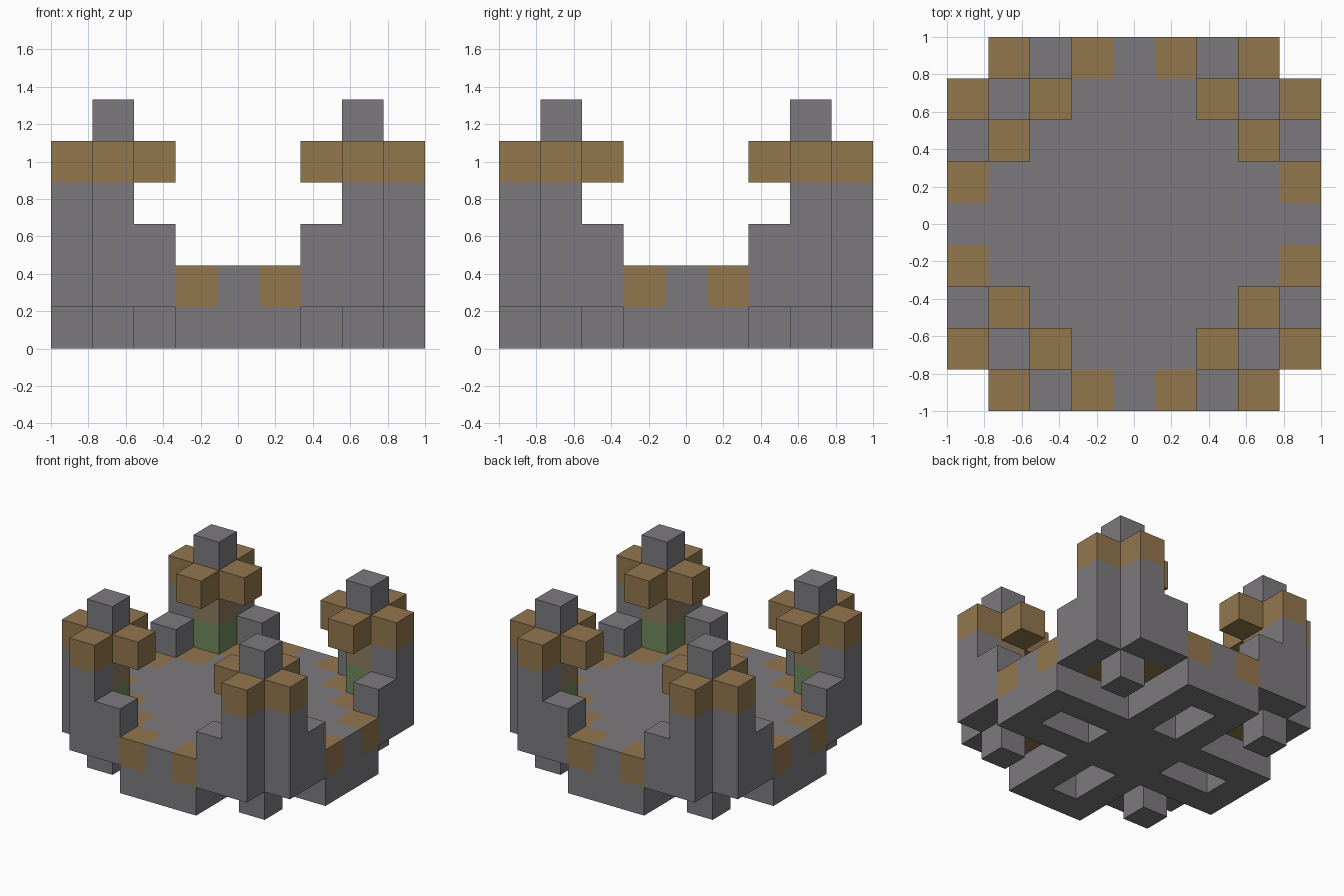
import bpy
import bmesh
from mathutils import Vector

cube = bpy.data.objects.get("Cube")
if cube:
    bpy.data.objects.remove(cube, do_unlink=True)

U = 2 / 9  # edge length of one block


def make_material(name, rgb):
    mat = bpy.data.materials.new(name)
    mat.use_nodes = True
    color = (*rgb, 1)
    mat.diffuse_color = color
    bsdf = mat.node_tree.nodes["Principled BSDF"]
    bsdf.inputs["Base Color"].default_value = color
    bsdf.inputs["Roughness"].default_value = 0.9
    return mat


MATERIALS = [
    make_material("stone grey", (0.205, 0.195, 0.208)),
    make_material("wood brown", (0.29, 0.184, 0.076)),
    make_material("moss green", (0.16, 0.25, 0.11)),
    make_material("dull brown", (0.27, 0.20, 0.115)),
]
STONE, WOOD, MOSS, DULL = range(4)

blocks = {}  # (x, y, layer) -> (part name, material index)


def fill(part, xs, ys, layers, material):
    for x in xs:
        for y in ys:
            for z in layers:
                blocks[x, y, z] = (part, material)


# Cross-shaped foundation with a slot under each arm
fill("foundation", range(-4, 5), range(-1, 2), [0], STONE)
fill("foundation", range(-1, 2), range(-4, 5), [0], STONE)
for s in (-1, 1):
    for d in (2, 3):
        del blocks[s * d, 0, 0]
        del blocks[0, s * d, 0]

# Floor slab without its four outer corners
fill("floor", range(-4, 5), range(-4, 5), [1], STONE)
for sx in (-1, 1):
    for sy in (-1, 1):
        del blocks[sx * 4, sy * 4, 1]

# Wooden tiles near the floor edge, and the four corner towers
for sx, side in ((-1, "right"), (1, "left")):
    for sy, end in ((-1, "front"), (1, "back")):
        for x, y in ((1, 4), (2, 3), (3, 2), (4, 1)):
            fill("floor", [sx * x], [sy * y], [1], WOOD)

        tower = f"{end}_{side}_tower"
        cx, cy = sx * 3, sy * 3
        # Foot, core and top block
        fill(tower, [cx], [cy], [0, 5], STONE)
        fill(tower, [cx], [cy], [2], MOSS)
        fill(tower, [cx], [cy], [3], DULL)
        # Outer buttresses and their lower steps
        for x, y in ((3, 4), (4, 3)):
            fill(tower, [sx * x], [sy * y], [2, 3], STONE)
        for x, y in ((2, 4), (4, 2)):
            fill(tower, [sx * x], [sy * y], [2], STONE)
        # Wooden crown, overhanging on the inner sides
        for x, y in ((3, 3), (3, 4), (4, 3), (2, 3), (3, 2)):
            fill(tower, [sx * x], [sy * y], [4], WOOD)


def build_part(part):
    """Make one object from the exposed sides of a part's blocks."""
    bm = bmesh.new()
    for cell, (name, material) in blocks.items():
        if name != part:
            continue
        centre = Vector((cell[0], cell[1], cell[2] + 0.5))
        for axis in range(3):
            for sign in (-1, 1):
                n = Vector((0, 0, 0))
                n[axis] = sign
                if tuple(c + int(d) for c, d in zip(cell, n)) in blocks:
                    continue
                u = Vector((0, 0, 0))
                u[(axis + 1) % 3] = 1
                v = n.cross(u)
                corners = [centre + (n + a * u + b * v) / 2
                           for a, b in ((-1, -1), (1, -1), (1, 1), (-1, 1))]
                face = bm.faces.new([bm.verts.new(c * U) for c in corners])
                face.material_index = material
    bmesh.ops.remove_doubles(bm, verts=bm.verts, dist=0.001)
    mesh = bpy.data.meshes.new(part)
    bm.to_mesh(mesh)
    bm.free()
    for mat in MATERIALS:
        mesh.materials.append(mat)
    obj = bpy.data.objects.new(part, mesh)
    bpy.context.collection.objects.link(obj)


for part in sorted({name for name, _ in blocks.values()}):
    build_part(part)
